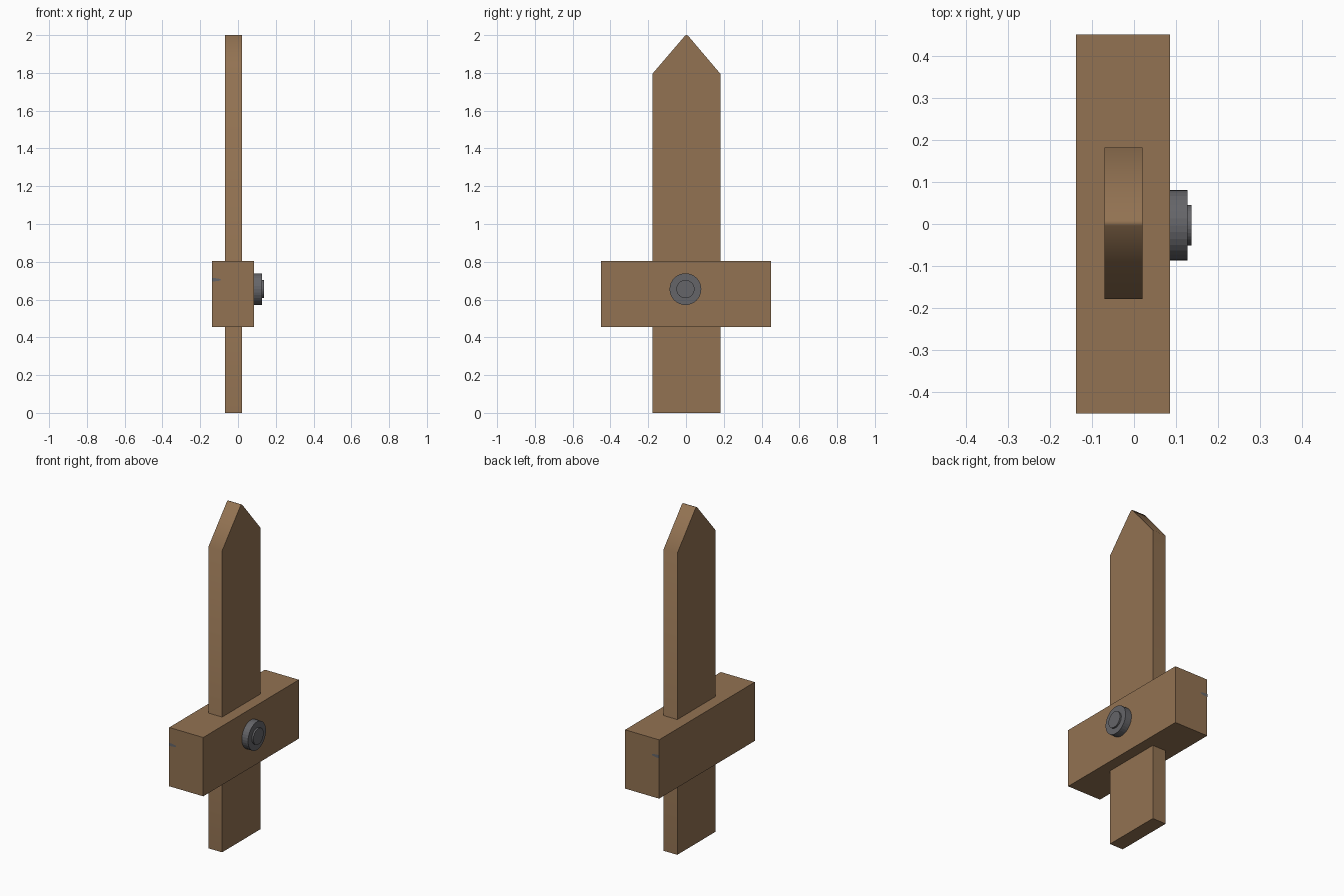
import bpy
import bmesh
import math
from mathutils import Matrix, Vector

cube = bpy.data.objects.get("Cube")
if cube:
    bpy.data.objects.remove(cube, do_unlink=True)


def material(name, rgb):
    mat = bpy.data.materials.new(name)
    mat.use_nodes = True
    mat.diffuse_color = (*rgb, 1)
    mat.node_tree.nodes["Principled BSDF"].inputs["Base Color"].default_value = (*rgb, 1)
    return mat


wood = material("brown wood", (0.29, 0.17, 0.085))
iron = material("dark grey metal", (0.13, 0.13, 0.14))


def finish(name, bm, mat):
    bmesh.ops.recalc_face_normals(bm, faces=bm.faces)
    mesh = bpy.data.meshes.new(name)
    bm.to_mesh(mesh)
    bm.free()
    mesh.materials.append(mat)
    obj = bpy.data.objects.new(name, mesh)
    bpy.context.collection.objects.link(obj)
    return obj


def slab(name, profile, x0, x1, mat):
    """Extrude a (y, z) outline along x."""
    bm = bmesh.new()
    face = bm.faces.new([bm.verts.new((x0, y, z)) for y, z in profile])
    grown = bmesh.ops.extrude_face_region(bm, geom=[face])["geom"]
    verts = [v for v in grown if isinstance(v, bmesh.types.BMVert)]
    bmesh.ops.translate(bm, vec=(x1 - x0, 0, 0), verts=verts)
    return finish(name, bm, mat)


def disc(name, center, radius, x0, x1, mat):
    """Round stud with its axis along x."""
    bm = bmesh.new()
    spin = Matrix.Translation(Vector(((x0 + x1) / 2, *center))) @ Matrix.Rotation(math.pi / 2, 4, "Y")
    bmesh.ops.create_cone(bm, cap_ends=True, segments=32, radius1=radius,
                          radius2=radius, depth=x1 - x0, matrix=spin)
    return finish(name, bm, mat)


# Pointed blade running down through the guard to form the grip
blade = slab("blade_and_grip",
             [(-0.178, 0), (0.182, 0), (0.182, 1.795), (0.01, 1.998),
              (0.003, 2.0), (-0.004, 1.998), (-0.178, 1.795)],
             -0.07, 0.02, wood)
bpy.context.view_layer.objects.active = blade
blade.select_set(True)
bpy.ops.object.shade_smooth_by_angle(angle=math.radians(46))

# Cross guard
slab("cross_guard", [(-0.45, 0.455), (0.45, 0.455), (0.45, 0.805), (-0.45, 0.805)],
     -0.138, 0.086, wood)

# Stepped stud on the guard
hub = (-0.003, 0.655)
disc("stud_base", hub, 0.084, 0.08, 0.127, iron)
disc("stud_cap", hub, 0.048, 0.12, 0.137, iron)

# Thin dark slivers on both guard ends
for side, end in ((-1, "front"), (1, "back")):
    bm = bmesh.new()
    arc = [math.pi * (i / 8 - 0.5) for i in range(9)]
    bm.faces.new([bm.verts.new((-0.138 + 0.048 * math.cos(a), side * 0.451,
                                0.705 + 0.009 * math.sin(a))) for a in arc])
    finish(end + "_guard_mark", bm, iron)
